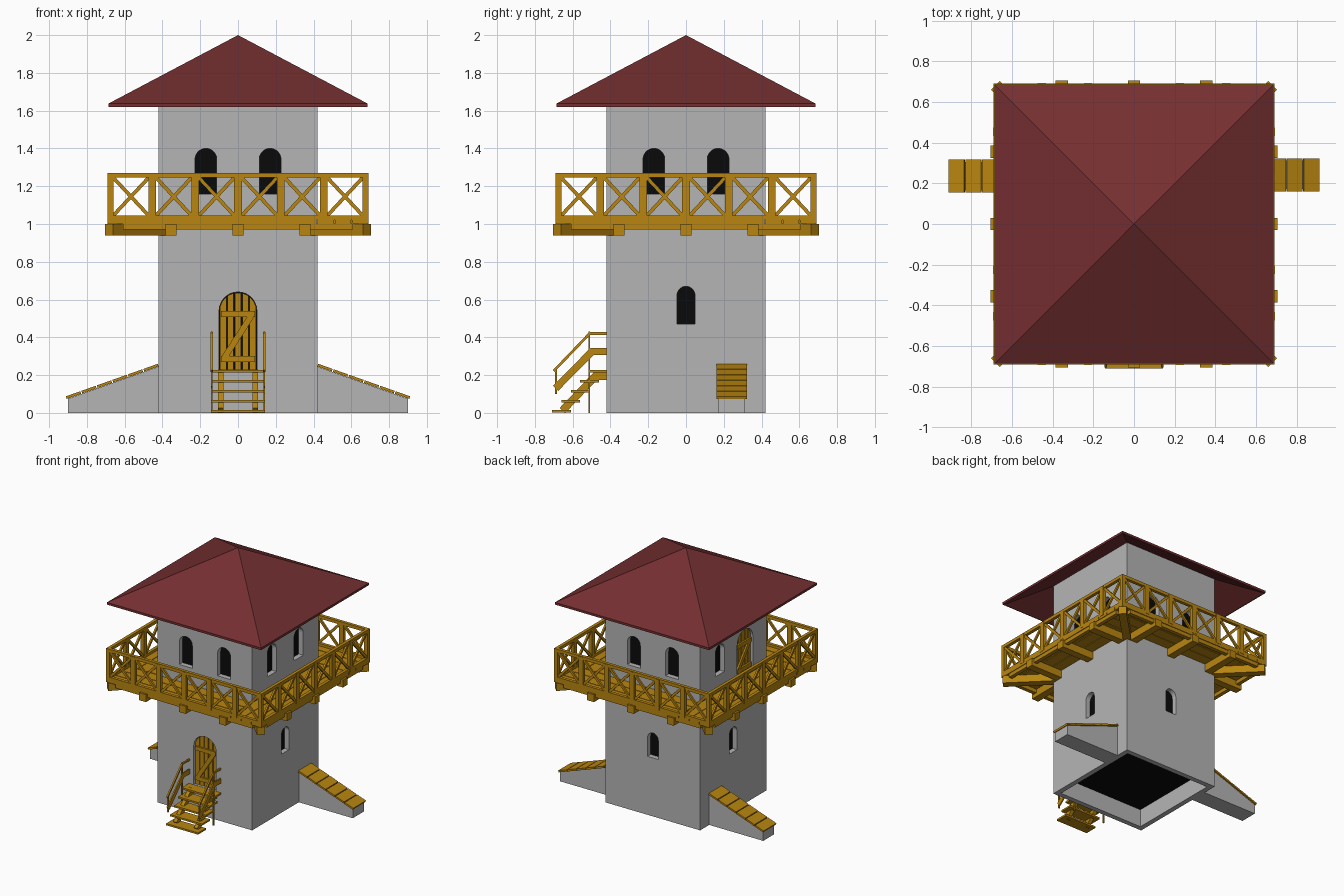
import bpy, bmesh, math
from mathutils import Vector, Matrix

if "Cube" in bpy.data.objects:
    bpy.data.objects.remove(bpy.data.objects["Cube"])


def material(name, rgb):
    m = bpy.data.materials.new(name)
    m.diffuse_color = (*rgb, 1)
    m.use_nodes = True
    m.node_tree.nodes["Principled BSDF"].inputs["Base Color"].default_value = m.diffuse_color
    return m


GREY = material("grey_plaster", (0.46, 0.46, 0.46))
WOOD = material("golden_wood", (0.48, 0.235, 0.005))
RED = material("red_roof", (0.175, 0.028, 0.03))
BLACK = material("black_interior", (0.003, 0.003, 0.003))
SIDES = [Matrix.Rotation(k * math.pi / 2, 4, 'Z') for k in range(4)]  # front, right, back, left
I = Matrix.Identity(4)


def finish(bm, name, mat):
    bmesh.ops.recalc_face_normals(bm, faces=bm.faces[:])
    me = bpy.data.meshes.new(name)
    bm.to_mesh(me)
    bm.free()
    me.materials.append(mat)
    ob = bpy.data.objects.new(name, me)
    bpy.context.collection.objects.link(ob)
    return ob


def box(bm, x0, x1, y0, y1, z0, z1, M=I):
    T = Matrix.Translation(((x0 + x1) / 2, (y0 + y1) / 2, (z0 + z1) / 2))
    S = Matrix.Diagonal((x1 - x0, y1 - y0, z1 - z0, 1))
    bmesh.ops.create_cube(bm, size=1, matrix=M @ T @ S)


def beam(bm, a, b, side, w, t, M=I):
    """Bar from a to b; t is its size along 'side', w its size across."""
    a, b, s = Vector(a), Vector(b), Vector(side).normalized()
    d = b - a
    u = d.normalized()
    R = Matrix((u, s, u.cross(s))).transposed().to_4x4()
    bmesh.ops.create_cube(bm, size=1, matrix=M @ Matrix.Translation((a + b) / 2) @ R
                          @ Matrix.Diagonal((d.length, t, w, 1)))


def prism(bm, pts, y0, y1, M=I):
    """Profile in x,z extruded along y."""
    lo = [bm.verts.new(M @ Vector((x, y0, z))) for x, z in pts]
    hi = [bm.verts.new(M @ Vector((x, y1, z))) for x, z in pts]
    bm.faces.new(lo)
    bm.faces.new(hi[::-1])
    n = len(pts)
    for i in range(n):
        bm.faces.new((lo[i], hi[i], hi[(i + 1) % n], lo[(i + 1) % n]))


def arch(cx, w, z0, z1, n=14):
    r = w / 2
    return [(cx - r, z0), (cx + r, z0)] + [
        (cx + r * math.cos(math.pi * i / n), z1 - r + r * math.sin(math.pi * i / n))
        for i in range(n + 1)]


# tower walls: thin shell with arched openings
bm = bmesh.new()
box(bm, -.42, .42, -.42, .42, 0, 1.76)
walls = finish(bm, "tower_walls", GREY)
bm = bmesh.new()
box(bm, -.38, .38, -.38, .38, -.1, 1.70)
hollow = finish(bm, "hollow_cutter", GREY)
bm = bmesh.new()
prism(bm, arch(0, .2, .23, .64), -.5, -.36, SIDES[0])          # front door
prism(bm, arch(.15, .2, 1.03, 1.40), -.5, -.36, SIDES[3])      # balcony door
for k, M in enumerate(SIDES):
    if k:
        prism(bm, arch(0, .095, .47, .67), -.5, -.36, M)       # lower windows
    for x in (-.17, .17):
        if not (k == 3 and x > 0):
            prism(bm, arch(x, .115, 1.16, 1.40), -.5, -.36, M)  # upper windows
openings = finish(bm, "opening_cutter", GREY)
for cutter in (hollow, openings):
    mod = walls.modifiers.new("cut", 'BOOLEAN')
    mod.operation = 'DIFFERENCE'
    mod.solver = 'EXACT'
    mod.object = cutter
bpy.context.view_layer.objects.active = walls
for mod in list(walls.modifiers):
    bpy.ops.object.modifier_apply(modifier=mod.name)
for cutter in (hollow, openings):
    bpy.data.objects.remove(cutter)

# dark interior seen through the openings
bm = bmesh.new()
box(bm, -.377, .377, -.377, .377, .14, 1.69)
finish(bm, "dark_interior", BLACK)

# hollow pyramid roof
bm = bmesh.new()
E = .685
rings = [[bm.verts.new((sx * e, sy * e, z)) for sx, sy in ((-1, -1), (1, -1), (1, 1), (-1, 1))]
         for e, z in ((E, 1.638), (E, 1.62), (E - .012, 1.62))]
top, under = bm.verts.new((0, 0, 2)), bm.verts.new((0, 0, 1.98))
for i in range(4):
    j = (i + 1) % 4
    bm.faces.new((rings[0][i], rings[0][j], top))
    bm.faces.new((rings[2][j], rings[2][i], under))
    for a, b in ((0, 1), (1, 2)):
        bm.faces.new((rings[a][i], rings[b][i], rings[b][j], rings[a][j]))
finish(bm, "roof", RED)

# balcony: brackets and floor boards
brackets, deck, rail = bmesh.new(), bmesh.new(), bmesh.new()
for M in SIDES:
    for x in (-.355, 0, .355):
        box(brackets, x - .03, x + .03, -.705, -.40, .94, 1.0, M)
    beam(brackets, (.40, -.40, .969), (.682, -.682, .969), (0, 0, 1), .06, .06, M)
    for i in range(3):
        y = -.69 + i * .091
        box(deck, -.69, .415, y, y + .086, 1.0, 1.025, M)
    box(deck, -.61, .61, -.685, -.655, .97, 1.002, M)
    # railing with crossed braces
    box(rail, -.69, .69, -.69, -.665, 1.245, 1.27, M)
    box(rail, -.69, .69, -.69, -.665, 1.022, 1.045, M)
    p = .2267
    for i in range(-3, 4):
        x = i * p
        if abs(i) < 3:
            box(rail, x - .02, x + .02, -.692, -.664, 1.02, 1.265, M)
    box(rail, .66, .69, -.69, -.66, 1.02, 1.265, M)
    for i in range(6):
        a, b = (i - 3) * p + .02, (i - 2) * p - .02
        beam(rail, (a, -.675, 1.045), (b, -.675, 1.245), (0, 1, 0), .019, .014, M)
        beam(rail, (a, -.678, 1.245), (b, -.678, 1.045), (0, 1, 0), .019, .014, M)
finish(brackets, "balcony_brackets", WOOD)
finish(deck, "balcony_floor", WOOD)
finish(rail, "balcony_railing", WOOD)


# plank doors with z-shaped bracing
def door(name, cx, z0, z1, M):
    bm = bmesh.new()
    r = .098
    w = 2 * r / 5
    for i in range(5):
        a, b = -r + i * w + .003, -r + (i + 1) * w - .003
        tops = [b + (a - b) * t / 4 for t in range(5)]
        pts = [(cx + a, z0), (cx + b, z0)] + [
            (cx + x, z1 - .1 + math.sqrt(r * r - x * x)) for x in tops]
        prism(bm, pts, -.402, -.382, M)
    lo, hi = z0 + .055, z1 - .115
    for z in (lo, hi):
        box(bm, cx - .09, cx + .09, -.416, -.40, z - .016, z + .016, M)
    beam(bm, (cx - .07, -.408, lo + .01), (cx + .07, -.408, hi - .01), (0, 1, 0), .032, .014, M)
    finish(bm, name, WOOD)


door("front_door", 0, .23, .638, SIDES[0])
door("balcony_door", .15, 1.03, 1.398, SIDES[3])

# entrance stairs with landing and handrails
bm = bmesh.new()
for i in range(5):
    y, z = -.71 + i * .05, .002 + i * .053
    box(bm, -.142, .142, y, -.415 if i == 4 else y + .10, z, z + .014)
for s in (-1, 1):
    x = s * .092
    beam(bm, (x, -.655, .012), (x, -.46, .215), (1, 0, 0), .04, .03)
    box(bm, x - .015, x + .015, -.49, -.415, .175, .216)
    x = s * .139
    box(bm, x - .005, x + .005, -.517, -.507, 0, .43)
    box(bm, x - .005, x + .005, -.693, -.683, .10, .235)
    beam(bm, (x, -.415, .42), (x, -.512, .42), (1, 0, 0), .014, .012)
    beam(bm, (x, -.51, .42), (x, -.70, .222), (1, 0, 0), .014, .012)
    beam(bm, (x, -.415, .325), (x, -.505, .325), (1, 0, 0), .038, .010)
    beam(bm, (x, -.495, .328), (x, -.69, .13), (1, 0, 0), .038, .010)
finish(bm, "entrance_stairs", WOOD)

# sloping side buttresses capped with boards
base, caps = bmesh.new(), bmesh.new()
for s, yc in ((-1, .235), (1, .242)):
    prism(base, [(s * .415, 0), (s * .90, 0), (s * .90, .075), (s * .415, .247)], yc - .07, yc + .07)
    a, b = Vector((s * .42, yc, .254)), Vector((s * .912, yc, .08))
    for i in range(6):
        p, q = a.lerp(b, i / 6 + .006), a.lerp(b, (i + 1) / 6 - .006)
        beam(caps, p, q, (0, 1, 0), .014, .162)
finish(base, "side_buttresses", GREY)
finish(caps, "buttress_boards", WOOD)
